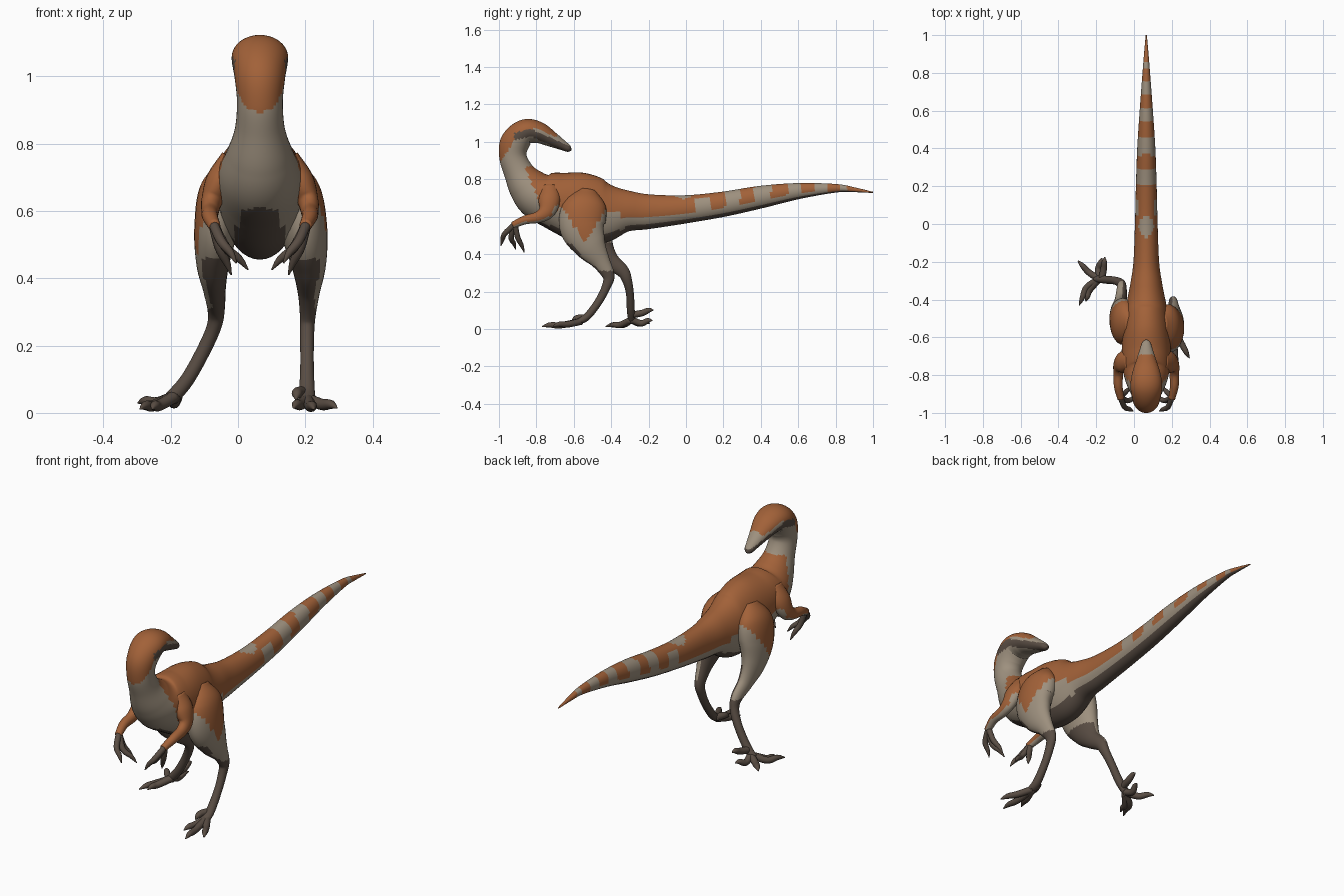
import bpy, bmesh, math
from mathutils import Vector

cube = bpy.data.objects.get("Cube")
if cube:
    bpy.data.objects.remove(cube, do_unlink=True)

MID = 0.065  # the body's plane of symmetry


def material(name, rgb):
    m = bpy.data.materials.new(name)
    m.use_nodes = True
    m.diffuse_color = (*rgb, 1)
    bsdf = m.node_tree.nodes["Principled BSDF"]
    bsdf.inputs["Base Color"].default_value = (*rgb, 1)
    bsdf.inputs["Roughness"].default_value = 0.8
    return m


MATS = [material("rust_orange", (0.36, 0.12, 0.04)),
        material("pale_tan", (0.34, 0.28, 0.21)),
        material("dark_brown", (0.10, 0.074, 0.057))]
ORANGE, TAN, DARK = range(3)


def spline(pts, steps):
    """Catmull-Rom samples through rows of numbers."""
    rows = [Vector(p) for p in pts]
    rows = [rows[0] * 2 - rows[1]] + rows + [rows[-1] * 2 - rows[-2]]
    out = []
    for i in range(1, len(rows) - 2):
        a, b, c, d = rows[i - 1:i + 3]
        for k in range(steps):
            t = k / steps
            out.append((b * 2 + (c - a) * t + (a * 2 - b * 5 + c * 4 - d) * t * t
                        + (b * 3 - a - c * 3 + d) * t ** 3) * 0.5)
    return out + [rows[-2]]


def loft(name, pts, rule, steps=8, sides=20, ref=(1, 0, 0)):
    """Elliptical skin along rows of x, y, z, half width, half depth."""
    rows = spline(pts, steps)
    centres = [Vector(r[:3]) for r in rows]
    ref = Vector(ref)
    bm = bmesh.new()
    rings = []
    for i, (r, c) in enumerate(zip(rows, centres)):
        t = (centres[min(i + 1, len(rows) - 1)] - centres[max(i - 1, 0)]).normalized()
        side = (ref - t * ref.dot(t)).normalized()
        up = side.cross(t)
        w, h = max(r[3], 0.002), max(r[4], 0.002)
        rings.append([bm.verts.new(c + side * w * math.cos(a) + up * h * math.sin(a))
                      for a in (math.tau * k / sides for k in range(sides))])
    for lo, hi in zip(rings, rings[1:]):
        for k in range(sides):
            n = (k + 1) % sides
            bm.faces.new((lo[k], lo[n], hi[n], hi[k]))
    bm.faces.new(rings[0])
    bm.faces.new(rings[-1])
    bmesh.ops.recalc_face_normals(bm, faces=bm.faces)
    for f in bm.faces:
        f.smooth = True
        f.material_index = rule(f.calc_center_median(), f.normal)
    mesh = bpy.data.meshes.new(name)
    bm.to_mesh(mesh)
    bm.free()
    for m in MATS:
        mesh.materials.append(m)
    obj = bpy.data.objects.new(name, mesh)
    bpy.context.collection.objects.link(obj)
    return obj


# Colour rules
def head_rule(c):
    y, z = c.y, c.z
    dz = z - (1.03 + (y + 0.91) * 0.25 if y < -0.83 else 1.05 - 0.45 * (y + 0.83))
    if y > -0.92:
        if abs(dz) < 0.02:
            return DARK
        if dz < 0 or y > -0.69 or (dz < 0.036 and y > -0.82):
            return TAN
        return ORANGE
    return ORANGE if z > 0.9 + (y + 0.99) * 1.4 else TAN


BANDS = ((0.25, 0.04), (0.41, 0.045), (0.58, 0.037), (0.72, 0.03), (0.84, 0.02))


def body_rule(c, n):
    y, z = c.y, c.z
    if y < -0.6:
        if z > 0.87:
            return head_rule(c)
        if z < 0.6 - (y + 0.86) * 0.35 or (n.z < -0.75 and z < 0.62):
            return DARK
        return TAN if z < 0.64 or y < -0.85 + (0.84 - z) * 0.41 else ORANGE
    if y < -0.35:
        return DARK if n.z < -0.5 else TAN if z < 0.62 else ORANGE
    if n.z < -0.6:
        return DARK
    if n.z < -0.2 and y < 0.7:
        return TAN
    if any(abs(y - m) < w for m, w in BANDS):
        return TAN
    saddle = ((y + 0.015) / 0.055) ** 2 + ((c.x - MID) / 0.04) ** 2 < 1 and n.z > 0
    flank = abs(y - 0.09) < 0.04 and n.z < 0.6
    return TAN if saddle or flank else ORANGE


def leg_rule(c, n):
    out = 1 if c.x > MID else -1
    inner = n.x * out < -0.4
    if c.z < 0.31 or (c.z < 0.46 and (n.y < -0.45 or inner)):
        return DARK
    if not inner and c.z > 0.46 + 1.6 * abs(c.y + 0.54):
        return ORANGE
    return TAN


def arm_rule(c, n):
    return TAN if n.z < -0.45 or (c.z < 0.66 and n.y > 0.5) else ORANGE


def dark_rule(c, n):
    return DARK


# Tail, trunk, neck and turned head in one skin
BODY = [(1.0, .73, .003, .003), (.9, .744, .012, .013), (.8, .752, .02, .023),
        (.6, .737, .035, .043), (.4, .705, .048, .06), (.2, .667, .055, .067),
        (0, .64, .06, .075), (-.2, .627, .068, .093), (-.32, .63, .085, .113),
        (-.45, .625, .11, .17), (-.58, .655, .125, .183), (-.70, .685, .13, .155),
        (-.79, .715, .12, .13), (-.85, .77, .098, .105), (-.895, .84, .075, .08),
        (-.925, .92, .068, .073), (-.915, .995, .075, .078), (-.86, 1.053, .084, .068),
        (-.79, 1.05, .075, .058), (-.72, 1.015, .052, .042), (-.66, .982, .033, .027),
        (-.627, .963, .022, .018), (-.613, .956, .005, .005)]
loft("body", [(MID, *row) for row in BODY], body_rule, 12, 40)

# Legs in stride
LEFT = [(.145, -.53, .74, .03, .05), (.175, -.54, .66, .068, .115),
        (.195, -.555, .55, .07, .122), (.21, -.515, .45, .053, .09),
        (.21, -.455, .36, .033, .05), (.207, -.415, .285, .023, .033),
        (.205, -.425, .23, .021, .024), (.205, -.465, .15, .02, .021),
        (.205, -.53, .065, .023, .02), (.207, -.59, .032, .026, .015)]
RIGHT = [(-.015, -.53, .74, .03, .05), (-.045, -.52, .66, .068, .115),
         (-.065, -.51, .55, .065, .12), (-.075, -.47, .45, .05, .085),
         (-.07, -.41, .37, .034, .05), (-.065, -.34, .31, .026, .035),
         (-.07, -.315, .26, .022, .026), (-.1, -.3, .19, .021, .021),
         (-.15, -.295, .1, .021, .021), (-.2, -.29, .04, .022, .018)]
loft("left_leg", LEFT, leg_rule, 10, 28)
loft("right_leg", RIGHT, leg_rule, 10, 28)


def digit(name, root, joint, tip, r):
    """Tapered toe or finger ending in a claw."""
    root, joint, tip = Vector(root), Vector(joint), Vector(tip)
    near = joint.lerp(tip, 0.6) + Vector((0, 0, 0.006))
    axis = tip - root
    ref = (0, 0, 1) if abs(axis.z) < 0.6 * axis.length else (1, 0, 0)
    rows = [(*p, s * r, s * r) for p, s in
            ((root, 1), (joint, 0.95), (near, 0.75), (tip, 0.15))]
    loft(name, rows, dark_rule, 5, 12, ref)


ANKLE_L, ANKLE_R = (.207, -.56, .04), (-.185, -.292, .05)
TOES = [("left_outer_toe", ANKLE_L, (.25, -.63, .025), (.293, -.71, .015)),
        ("left_middle_toe", ANKLE_L, (.215, -.67, .02), (.225, -.77, .012)),
        ("left_inner_toe", ANKLE_L, (.185, -.63, .025), (.165, -.7, .015)),
        ("left_raised_toe", (.195, -.53, .06), (.178, -.57, .06), (.172, -.61, .04)),
        ("right_middle_toe", ANKLE_R, (-.25, -.335, .022), (-.29, -.43, .012)),
        ("right_inner_toe", ANKLE_R, (-.235, -.35, .022), (-.255, -.41, .012)),
        ("right_outer_toe", ANKLE_R, (-.24, -.255, .03), (-.297, -.195, .03)),
        ("right_raised_toe", (-.17, -.29, .075), (-.16, -.235, .085), (-.155, -.175, .1)),
        ("right_rear_toe", ANKLE_R, (-.19, -.24, .03), (-.17, -.18, .045))]
for toe in TOES:
    digit(*toe, 0.018)

# Arms and hands, mirrored
ARM = [(.15, -.73, .76, .03, .045), (.185, -.73, .69, .04, .058),
       (.208, -.745, .63, .031, .045), (.213, -.79, .598, .026, .031),
       (.213, -.86, .583, .023, .024), (.2, -.925, .555, .018, .018)]
WRIST = (.203, -.915, .56)
FINGERS = [("outer", (.18, -.968, .51), (.135, -.99, .445)),
           ("middle", (.165, -.935, .49), (.1, -.91, .425)),
           ("inner", (.185, -.9, .49), (.15, -.865, .41))]
for side, sign in (("left", 1), ("right", -1)):
    def flip(p):
        return (MID + sign * (p[0] - MID), *p[1:])
    loft(side + "_arm", [flip(p) for p in ARM], arm_rule, 8, 20)
    for label, joint, tip in FINGERS:
        digit(f"{side}_{label}_finger", flip(WRIST), flip(joint), flip(tip), 0.015)
